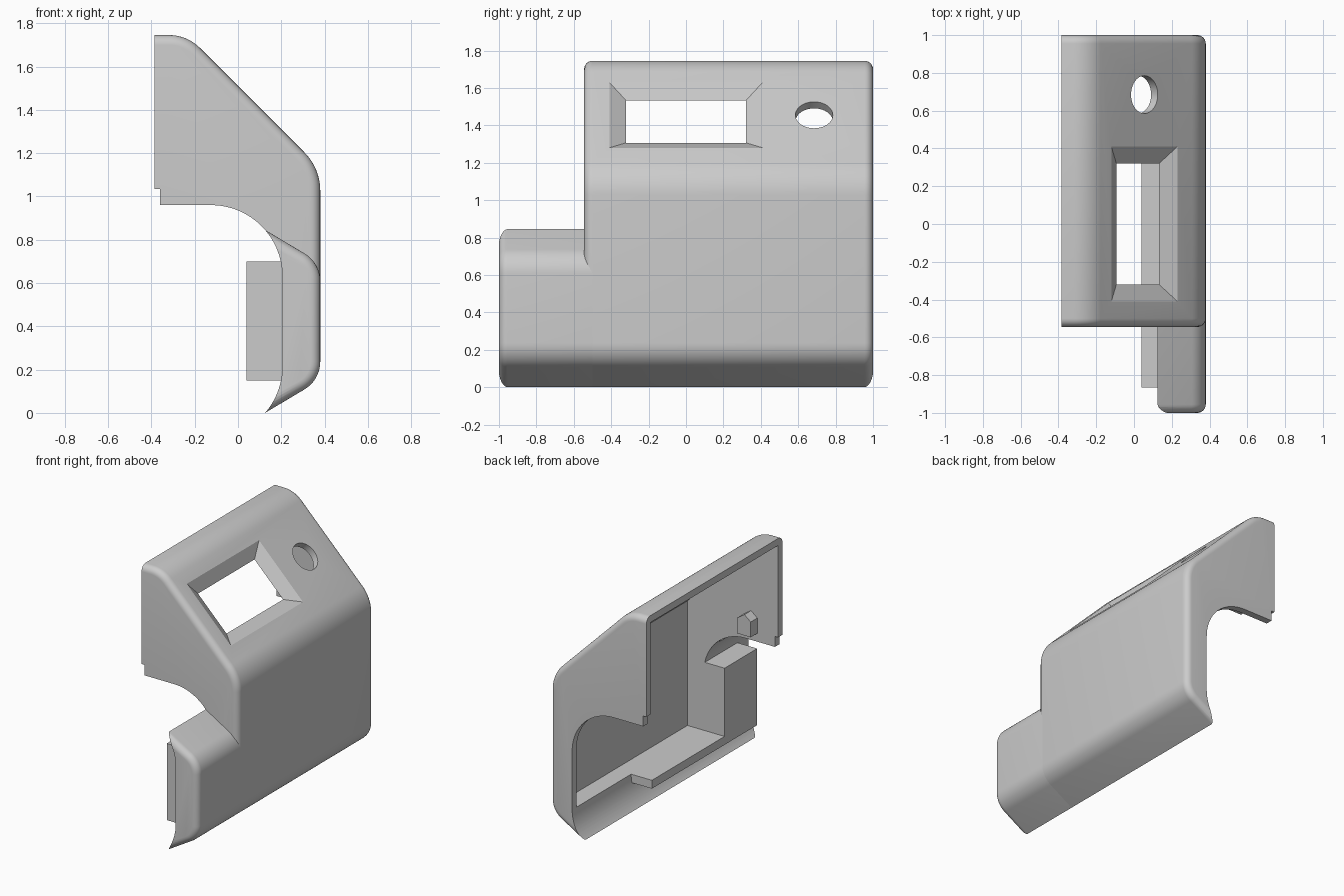
import bpy, bmesh, math
from mathutils import Vector

if "Cube" in bpy.data.objects:
    bpy.data.objects.remove(bpy.data.objects["Cube"])

COLOUR = (0.6, 0.6, 0.6, 1)
grey = bpy.data.materials.new("plain grey")
grey.use_nodes = True
grey.diffuse_color = COLOUR
grey.node_tree.nodes["Principled BSDF"].inputs["Base Color"].default_value = COLOUR


def loft(name, sections):
    """Closed solid through matching loops of 3D points."""
    bm = bmesh.new()
    rings = [[bm.verts.new(p) for p in s] for s in sections]
    n = len(rings[0])
    bm.faces.new(rings[0][::-1])
    bm.faces.new(rings[-1])
    for a, b in zip(rings, rings[1:]):
        for i in range(n):
            j = (i + 1) % n
            bm.faces.new((a[i], a[j], b[j], b[i]))
    bm.normal_update()
    if bm.calc_volume(signed=True) < 0:
        bmesh.ops.reverse_faces(bm, faces=bm.faces)
    me = bpy.data.meshes.new(name)
    bm.to_mesh(me)
    bm.free()
    ob = bpy.data.objects.new(name, me)
    bpy.context.collection.objects.link(ob)
    me.materials.append(grey)
    return ob


def extrude(name, profile, y0, y1):
    return loft(name, [[(x, y, z) for x, z in profile] for y in (y0, y1)])


def box(name, x0, x1, y0, y1, z0, z1):
    return extrude(name, [(x0, z0), (x1, z0), (x1, z1), (x0, z1)], y0, y1)


def volume(me):
    bm = bmesh.new()
    bm.from_mesh(me)
    v = bm.calc_volume()
    bm.free()
    return v


def cut(ob, tool):
    """Subtract the tool, taking the first solver that gives a sound solid."""
    before = volume(ob.data)
    for solver in ("MANIFOLD", "EXACT", "FLOAT"):
        mod = ob.modifiers.new("cut", "BOOLEAN")
        mod.operation, mod.object, mod.solver = "DIFFERENCE", tool, solver
        graph = bpy.context.evaluated_depsgraph_get()
        me = bpy.data.meshes.new_from_object(ob.evaluated_get(graph))
        ob.modifiers.clear()
        if 0.02 * before < volume(me) < 0.9995 * before:
            ob.data = me
            break
    bpy.data.objects.remove(tool)


def rounded(corners, inset, steps=10):
    """Clockwise (x, z, radius) outline moved inwards, with its corners filleted."""
    pts = [Vector(c[:2]) for c in corners]
    out, n = [], len(pts)
    for i, p in enumerate(pts):
        d1 = (p - pts[i - 1]).normalized()
        d2 = (pts[(i + 1) % n] - p).normalized()
        n1, n2 = Vector((-d1.y, d1.x)), Vector((-d2.y, d2.x))
        bis = (n1 + n2) / (1 + n1.dot(n2))
        r = corners[i][2]
        if r == 0:
            out.append(p - bis * inset)
            continue
        centre = p - bis * r
        turn = math.acos(n1.dot(n2))
        start = math.atan2(n1.y, n1.x)
        for k in range(steps + 1):
            a = start - turn * k / steps
            out.append(centre + Vector((math.cos(a), math.sin(a))) * (r - inset))
    return out


def soft_body(name, corners, y0, y1, round_far, r=0.045):
    """Extrusion along y with a rounded rim at the near end and optionally the far end."""
    rim = [(r * (1 - math.cos(a)), r * (1 - math.sin(a)))
           for a in (math.pi / 2 * k / 6 for k in range(7))]
    stations = [(y0 + d, i) for d, i in rim]
    stations += [(y1 - d, i) for d, i in reversed(rim)] if round_far else [(y1, 0)]
    return loft(name, [[(p.x, y, p.y) for p in rounded(corners, i)] for y, i in stations])


# Outer solids: tall housing and the lower side extension
slope = 0.595
foot = (0.38, slope * 0.255, 0.15)
cover = soft_body("display_cover", [(-1, 1.745, 0), (-0.235, 1.745, 0.2), (0.38, 1.13, 0.25),
                                    foot, (-1, -slope * 1.125, 0)], -0.545, 1, True)
side = soft_body("side_extension", [(0.03, 0.845 + slope * 0.095, 0),
                                    (0.38, 0.845 - slope * 0.255, 0.15), foot,
                                    (0.03, -slope * 0.095, 0)], -1, -0.5, False)

# Open back: stepped rim above, concave scoop below
scoop = [(-2, 3), (-0.385, 3), (-0.385, 1.035), (-0.36, 1.035), (-0.36, 0.96)]
for cz, a0, a1 in ((0.63, 90, 0), (0.215, 0, -60)):
    for k in range(17):
        a = math.radians(a0 + (a1 - a0) * k / 16)
        scoop.append((-0.125 + 0.33 * math.cos(a), cz + 0.33 * math.sin(a)))
scoop += [(0.04, -2), (-2, -2)]
for body in (cover, side):
    cut(body, extrude("scoop", scoop, -2, 2))

# Hollow interior
hollow = [(-1, 1.695), (-0.255, 1.695), (0.335, 1.105), (0.335, 0.21), (-1, 0.21)]
cut(cover, extrude("hollow", hollow, -0.495, 0.95))

# Bevelled window and round hole through the sloping face
mid = Vector((0.055, 0, 1.455))
down = Vector((1, 0, -1)).normalized()
out = Vector((1, 0, 1)).normalized()
across = Vector((0, 1, 0))
window = []
for d in (0.03, -0.07):
    hy, ht = 0.41 + 1.8 * d, 0.2475 + 1.76 * d
    window.append([mid + out * d + across * hy * i + down * ht * j
                   for i, j in ((-1, -1), (1, -1), (1, 1), (-1, 1))])
cut(cover, loft("window", window))
angles = [math.tau * k / 40 for k in range(40)]
hole = [[mid + across * (0.685 + 0.1 * math.cos(a)) + down * 0.1 * math.sin(a) + out * d
         for a in angles] for d in (0.1, -0.12)]
cut(cover, loft("knob_hole", hole))

# Rear block and the ledge that runs on from it
box("rear_block", 0.04, 0.24, -0.865, -0.495, 0.15, 0.7)
box("rear_ledge", 0.04, 0.21, -0.6, 0.33, 0.15, 0.21)

# Catches on both inner end walls and small tabs under the top
catch = [(-0.22, 1.02), (-0.11, 1.02), (-0.11, 1.13), (-0.17, 1.17), (-0.22, 1.13)]
for y0, y1 in ((-0.52, -0.42), (0.85, 0.97)):
    extrude("catch", catch, y0, y1)
for y in (-0.4, -0.15, 0.58, 0.75):
    box("top_tab", -0.35, -0.3, y - 0.05, y + 0.05, 1.67, 1.71)

bpy.ops.object.select_all(action="DESELECT")
for body in (cover, side):
    body.select_set(True)
bpy.context.view_layer.objects.active = cover
bpy.ops.object.shade_smooth_by_angle(angle=math.radians(25))
